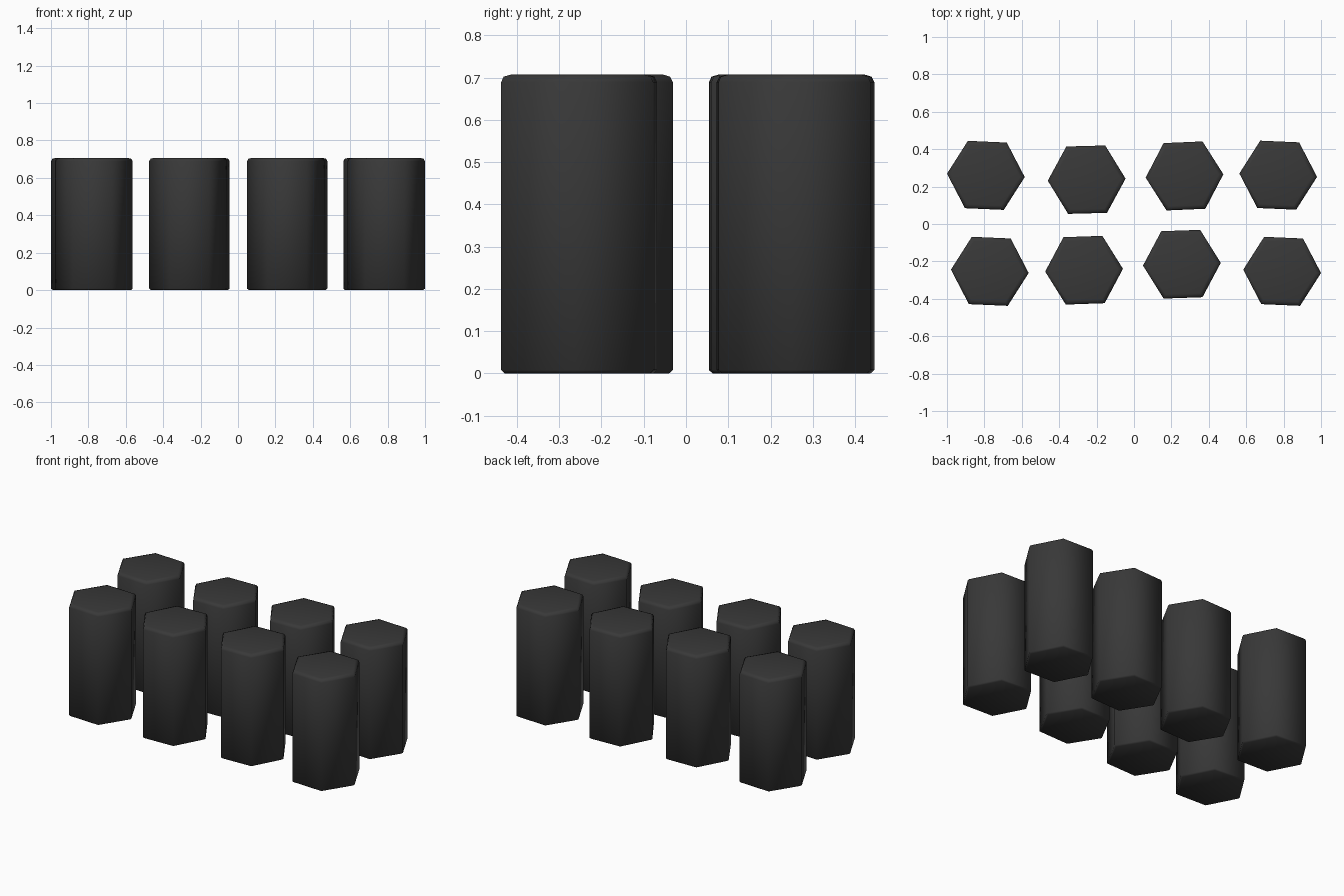
import bpy, bmesh
from math import radians, cos, sin, pi

cube = bpy.data.objects.get("Cube")
if cube:
    bpy.data.objects.remove(cube, do_unlink=True)

mat = bpy.data.materials.new("dark_charcoal")
mat.use_nodes = True
color = (0.04, 0.04, 0.04, 1)
mat.diffuse_color = color
mat.node_tree.nodes["Principled BSDF"].inputs["Base Color"].default_value = color

# Side profile (radius, height): small chamfer below, rounded shoulder on top
PROFILE = [(0.198, 0), (0.208, 0.008), (0.208, 0.689), (0.201, 0.702), (0.182, 0.707)]
SIDES = 6


def hex_column(name, x, y, turn):
    """Closed six-sided column, lofted through the profile rings."""
    bm = bmesh.new()
    rings = []
    for r, z in PROFILE:
        angles = [2 * pi * i / SIDES for i in range(SIDES)]
        rings.append([bm.verts.new((r * cos(a), r * sin(a), z)) for a in angles])
    for low, high in zip(rings, rings[1:]):
        for i in range(SIDES):
            j = (i + 1) % SIDES
            bm.faces.new((low[i], low[j], high[j], high[i]))
    bm.faces.new(rings[-1])
    bm.faces.new(rings[0][::-1])
    for face in bm.faces:
        face.smooth = True
    mesh = bpy.data.meshes.new(name)
    bm.to_mesh(mesh)
    bm.free()
    mesh.materials.append(mat)
    obj = bpy.data.objects.new(name, mesh)
    obj.location = (x, y, 0)
    obj.rotation_euler.z = radians(turn)
    bpy.context.collection.objects.link(obj)


# Two slightly uneven rows: x, y, turn in degrees
ROWS = {
    "back": [(-0.792, 0.26, -2.5), (-0.253, 0.237, 1.5), (0.27, 0.257, 2.5), (0.771, 0.261, -2.5)],
    "front": [(-0.771, -0.253, -2.5), (-0.267, -0.247, 2), (0.256, -0.215, 2), (0.792, -0.253, -2.5)],
}
for row, columns in ROWS.items():
    for n, (x, y, turn) in enumerate(columns, 1):
        hex_column(f"{row}_hex_column_{n}", x, y, turn)
